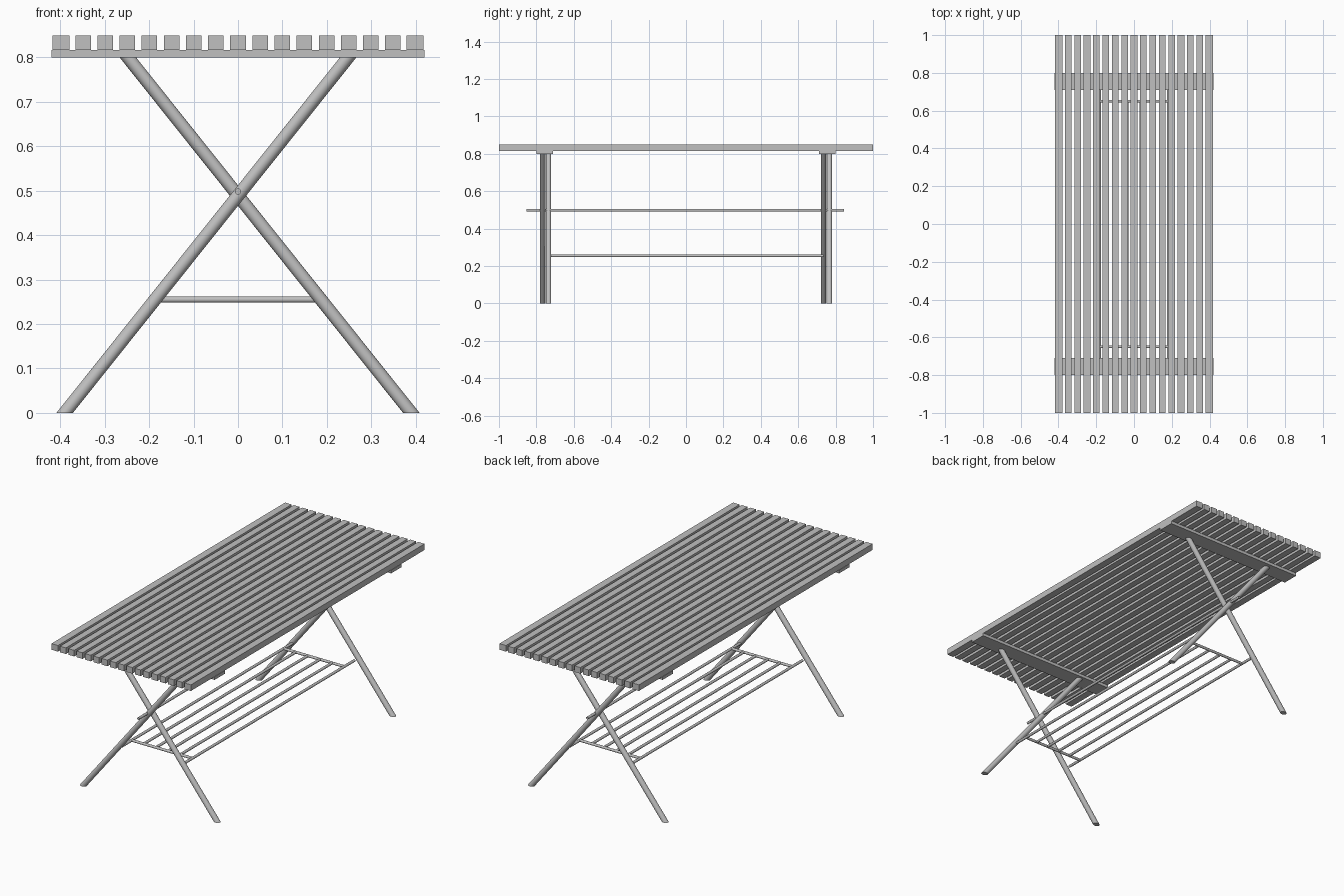
import bpy
import math

cube = bpy.data.objects.get("Cube")
if cube:
    bpy.data.objects.remove(cube, do_unlink=True)

grey = bpy.data.materials.new("plain grey")
grey.use_nodes = True
colour = (0.53, 0.53, 0.53, 1)
grey.diffuse_color = colour
grey.node_tree.nodes["Principled BSDF"].inputs["Base Color"].default_value = colour


def box(name, centre, size):
    bpy.ops.mesh.primitive_cube_add(size=1, location=centre)
    obj = bpy.context.object
    obj.name = name
    obj.scale = size
    bpy.ops.object.transform_apply(location=False, rotation=False, scale=True)
    obj.data.materials.append(grey)
    return obj


def tube(name, centre, radius, length, rotation=(0, 0, 0), sides=16):
    bpy.ops.mesh.primitive_cylinder_add(vertices=sides, radius=radius, depth=length,
                                        location=centre, rotation=rotation)
    obj = bpy.context.object
    obj.name = name
    obj.data.materials.append(grey)
    bpy.ops.object.shade_smooth_by_angle(angle=math.radians(40))
    return obj


def rod_along_y(name, x, z, radius, y0, y1):
    return tube(name, (x, (y0 + y1) / 2, z), radius, y1 - y0, (math.pi / 2, 0, 0))


TOP = 0.80            # height of the leg tops
FOOT, HEAD = 0.39, 0.248
LEG_R = 0.0145


def leg(name, side, y):
    """Slanted tube with both ends cut level; the foot is on the given side."""
    obj = tube(name, (side * (FOOT - HEAD) / 2, y, TOP / 2), LEG_R, TOP, sides=24)
    run = FOOT + HEAD
    stretch = math.hypot(run, TOP) / TOP
    for v in obj.data.vertices:
        v.co.x = v.co.x * stretch - side * run * v.co.z / TOP
    return obj


# Table top: evenly spaced slats, slightly wider at the edges
for i in range(-8, 9):
    edge = abs(i) == 8
    box(f"slat_{i + 9}", (i * 0.0498, 0, 0.8325), (0.039 if edge else 0.035, 2, 0.033))

# Battens and crossed legs at each end
for end, s in (("front", -1), ("back", 1)):
    box(f"{end}_batten", (0, s * 0.755, 0.8085), (0.84, 0.09, 0.017))
    leg(f"{end}_outer_leg", s, s * 0.767)
    leg(f"{end}_inner_leg", -s, s * 0.735)
    # Shelf crossbar
    tube(f"{end}_shelf_bar", (0, s * 0.65, 0.255), 0.007, 0.365, (0, math.pi / 2, 0))

# Long rod through the leg crossings
rod_along_y("pivot_rod", 0, 0.498, 0.007, -0.853, 0.845)

# Shelf: outer rods reach the legs, inner rods span the crossbars
for i in range(6):
    x = -0.182 + i * 0.0728
    reach = 0.735 if i in (0, 5) else 0.65
    rod_along_y(f"shelf_rod_{i + 1}", x, 0.255, 0.007, -reach, reach)
